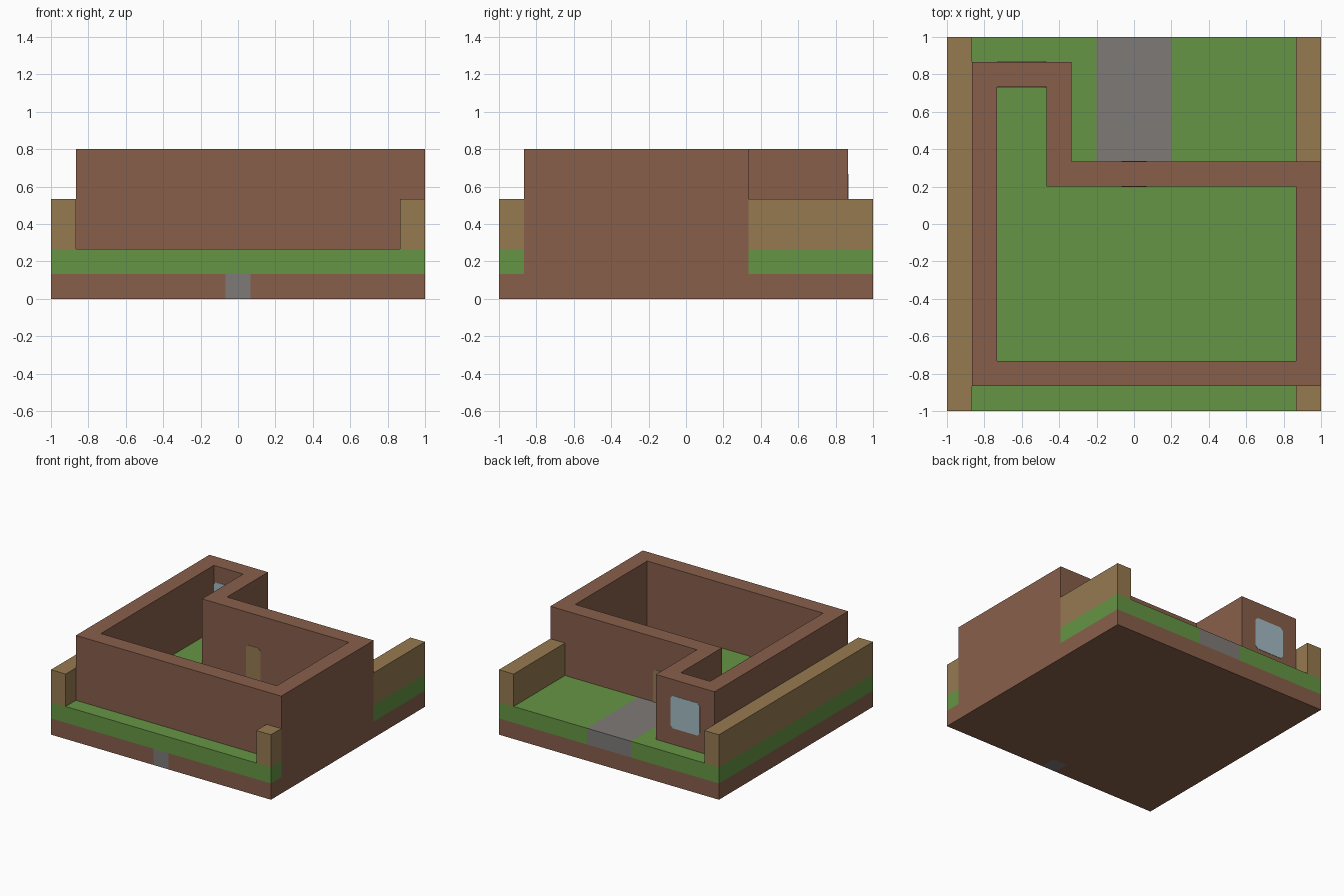
import bpy
import bmesh

cube = bpy.data.objects.get("Cube")
if cube:
    bpy.data.objects.remove(cube, do_unlink=True)

U = 2 / 15  # one building block


def material(name, rgb):
    linear = [((c / 255 + 0.055) / 1.055) ** 2.4 for c in rgb] + [1]
    mat = bpy.data.materials.new(name)
    mat.use_nodes = True
    mat.diffuse_color = linear
    bsdf = mat.node_tree.nodes["Principled BSDF"]
    bsdf.inputs["Base Color"].default_value = linear
    bsdf.inputs["Roughness"].default_value = 0.9
    return mat


BROWN = material("brown earth", (136, 95, 75))
GREEN = material("grass green", (101, 149, 68))
WOOD = material("tan wood", (150, 122, 80))
GREY = material("stone grey", (126, 122, 119))
GLASS = material("pale blue glass", (163, 187, 195))


def finish(name, bm, mat):
    bmesh.ops.recalc_face_normals(bm, faces=bm.faces)
    mesh = bpy.data.meshes.new(name)
    bm.to_mesh(mesh)
    bm.free()
    mesh.materials.append(mat)
    obj = bpy.data.objects.new(name, mesh)
    bpy.context.collection.objects.link(obj)
    return obj


def prism(name, outline, lo, hi, mat, upright=False):
    """Extrude an outline, in blocks, along z (or along y if upright)."""
    bm = bmesh.new()
    place = (lambda a, b, c: (a * U, c * U, b * U)) if upright else \
            (lambda a, b, c: (a * U, b * U, c * U))
    rings = [[bm.verts.new(place(a, b, c)) for a, b in outline] for c in (lo, hi)]
    for ring in rings:
        bm.faces.new(ring)
    n = len(outline)
    for i in range(n):
        j = (i + 1) % n
        bm.faces.new((rings[0][i], rings[0][j], rings[1][j], rings[1][i]))
    return finish(name, bm, mat)


def box(name, x0, x1, y0, y1, lo, hi, mat):
    return prism(name, [(x0, y0), (x1, y0), (x1, y1), (x0, y1)], lo, hi, mat)


# Ground layers, notched for the front stone, the wall footing and the path
prism("earth_base", [(-7.5, -7.5), (-.5, -7.5), (-.5, -6.5), (.5, -6.5), (.5, -7.5),
                     (7.5, -7.5), (7.5, 7.5), (-7.5, 7.5)], 0, 1, BROWN)
box("base_stone", -.5, .5, -7.5, -6.5, 0, 1, GREY)
prism("grass_layer", [(-7.5, -7.5), (7.5, -7.5), (7.5, -6.5), (6.5, -6.5),
                      (6.5, 2.5), (7.5, 2.5), (7.5, 7.5), (1.5, 7.5), (1.5, 2.5),
                      (-1.5, 2.5), (-1.5, 7.5), (-7.5, 7.5)], 1, 2, GREEN)
box("stone_path", -1.5, 1.5, 2.5, 7.5, 1, 2, GREY)
box("wall_footing", 6.5, 7.5, -6.5, 2.5, 1, 2, BROWN)

# House walls: an L-shaped ring, one block thick
outer = [(-6.5, -6.5), (7.5, -6.5), (7.5, 2.5), (-2.5, 2.5), (-2.5, 6.5), (-6.5, 6.5)]
inner = [(-5.5, -5.5), (6.5, -5.5), (6.5, 1.5), (-3.5, 1.5), (-3.5, 5.5), (-5.5, 5.5)]
bm = bmesh.new()
loops = [[bm.verts.new((x * U, y * U, z * U)) for x, y in pts]
         for pts, z in ((outer, 2), (outer, 6), (inner, 6), (inner, 2))]
for k in range(4):
    a, b = loops[k], loops[(k + 1) % 4]
    for i in range(6):
        j = (i + 1) % 6
        bm.faces.new((a[i], a[j], b[j], b[i]))
finish("house_walls", bm, BROWN)

# Boundary fences
box("right_fence", -7.5, -6.5, -7.5, 7.5, 2, 4, WOOD)
box("left_back_fence", 6.5, 7.5, 2.5, 7.5, 2, 4, WOOD)
box("left_front_post", 6.5, 7.5, -7.5, -6.5, 2, 4, WOOD)

# Door and window run through the wall and show on both sides
E, C = 0.02, 0.16
prism("door", [(-.5, 2), (.5, 2), (.5, 4 - C), (.5 - C, 4), (C - .5, 4), (-.5, 4 - C)],
      1.5 - E, 2.5 + E, WOOD, upright=True)
prism("window", [(-5.5 + C, 3), (-3.5 - C, 3), (-3.5, 3 + C), (-3.5, 5 - C),
                 (-3.5 - C, 5), (-5.5 + C, 5), (-5.5, 5 - C), (-5.5, 3 + C)],
      5.5 - E, 6.5 + E, GLASS, upright=True)
